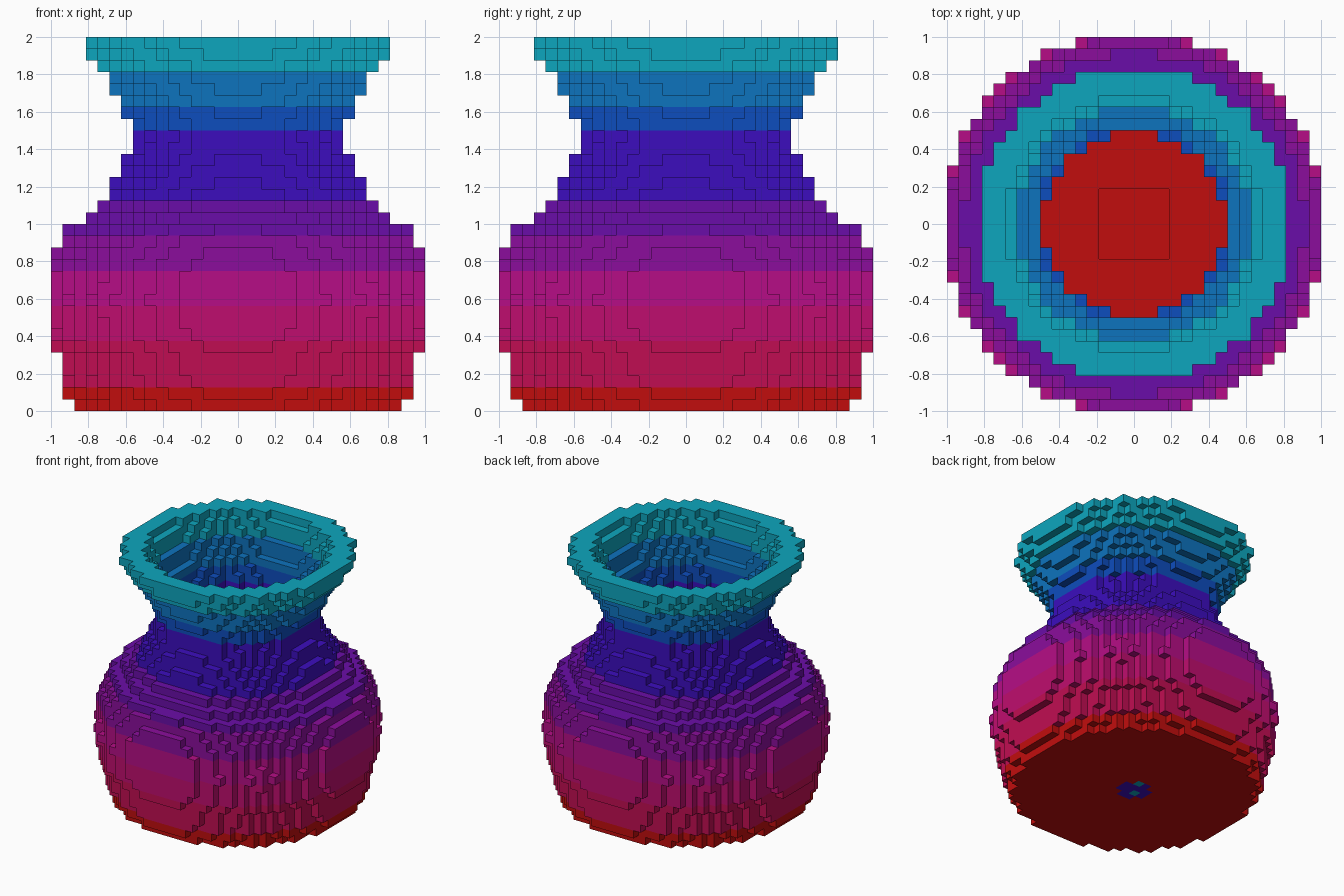
import bpy, bmesh, math

cube = bpy.data.objects.get("Cube")
if cube:
    bpy.data.objects.remove(cube, do_unlink=True)

S = 0.0625   # block size
N = 32       # blocks along each axis

# Colour bands: name, top height, sRGB colour
BANDS = [
    ("red", 0.125, (193, 13, 13)),
    ("crimson", 0.375, (192, 13, 82)),
    ("raspberry", 0.5625, (191, 13, 110)),
    ("magenta", 0.75, (182, 13, 134)),
    ("purple", 0.9375, (139, 13, 156)),
    ("violet", 1.125, (106, 13, 168)),
    ("indigo", 1.5, (60, 13, 190)),
    ("royal blue", 1.625, (13, 77, 190)),
    ("azure", 1.8125, (13, 115, 190)),
    ("turquoise", 2.01, (13, 166, 190)),
]

# Wall profiles as (height, radius)
OUTER = [(0.03, 0.885), (0.094, 0.925), (0.28, 0.963), (0.344, 0.985), (0.47, 1.012),
         (0.6, 1.022), (0.72, 1.012), (0.844, 0.982), (0.906, 0.96), (0.97, 0.915),
         (1.03, 0.838), (1.094, 0.765), (1.156, 0.71), (1.22, 0.67), (1.28, 0.638),
         (1.34, 0.608), (1.406, 0.583), (1.47, 0.578), (1.53, 0.583), (1.594, 0.61),
         (1.656, 0.64), (1.72, 0.675), (1.78, 0.71), (1.84, 0.76), (1.906, 0.805),
         (1.97, 0.842)]
INNER = [(0.16, 0.83), (0.34, 0.88), (0.6, 0.92), (0.8, 0.88), (0.9, 0.83),
         (0.97, 0.77), (1.03, 0.70), (1.094, 0.64), (1.156, 0.59), (1.22, 0.56),
         (1.34, 0.51), (1.44, 0.487), (1.56, 0.487), (1.656, 0.53), (1.72, 0.555),
         (1.78, 0.59), (1.84, 0.625), (1.906, 0.65), (1.97, 0.685)]
FLOOR = 0.125


def radius_at(profile, z):
    if z <= profile[0][0]:
        return profile[0][1]
    for (z0, r0), (z1, r1) in zip(profile, profile[1:]):
        if z <= z1:
            return r0 + (r1 - r0) * (z - z0) / (z1 - z0)
    return profile[-1][1]


def linear(c):
    c /= 255
    return c / 12.92 if c <= 0.04045 else ((c + 0.055) / 1.055) ** 2.4


def make_material(name, rgb):
    colour = [linear(c) for c in rgb] + [1.0]
    mat = bpy.data.materials.new(name)
    mat.use_nodes = True
    mat.diffuse_color = colour
    bsdf = mat.node_tree.nodes["Principled BSDF"]
    bsdf.inputs["Base Color"].default_value = colour
    bsdf.inputs["Roughness"].default_value = 0.7
    return mat


def band_of(z):
    return next(i for i, b in enumerate(BANDS) if z < b[1])


# Fill the wall and floor with blocks
cells = set()
for k in range(N):
    z = (k + 0.5) * S
    r_out, r_in = radius_at(OUTER, z), radius_at(INNER, z)
    for i in range(N):
        for j in range(N):
            x, y = (i + 0.5) * S - 1, (j + 0.5) * S - 1
            r = math.hypot(x, y)
            # shallow square recess in the middle of the floor
            recess = z > S and max(abs(x), abs(y)) < 3 * S
            solid_floor = z < FLOOR and not recess
            if r < r_out and (r >= r_in or solid_floor or z < S):
                cells.add((i, j, k))

# Skin the blocks with their exposed faces only
bm = bmesh.new()
corners = {}


def corner(p):
    if p not in corners:
        corners[p] = bm.verts.new((p[0] * S - 1, p[1] * S - 1, p[2] * S))
    return corners[p]


for cell in sorted(cells):
    for axis in range(3):
        u, v = (axis + 1) % 3, (axis + 2) % 3
        for side in (0, 1):
            near = list(cell)
            near[axis] += 2 * side - 1
            if tuple(near) in cells:
                continue
            quad = []
            for du, dv in ((0, 0), (1, 0), (1, 1), (0, 1)):
                p = list(cell)
                p[axis] += side
                p[u] += du
                p[v] += dv
                quad.append(corner(tuple(p)))
            face = bm.faces.new(quad if side else quad[::-1])
            face.material_index = band_of((cell[2] + 0.5) * S)
            # small mottled patch in the middle of the underside
            x, y = (cell[0] + 0.5) * S - 1, (cell[1] + 0.5) * S - 1
            if axis == 2 and cell[2] == 0 and not side and abs(x) + abs(y) < 0.15:
                face.material_index = 9 if (cell[0] + 2 * cell[1]) % 5 == 0 else 6

mesh = bpy.data.meshes.new("block_vase")
bm.to_mesh(mesh)
bm.free()
for name, _, rgb in BANDS:
    mesh.materials.append(make_material(name, rgb))
vase = bpy.data.objects.new("block_vase", mesh)
bpy.context.collection.objects.link(vase)
